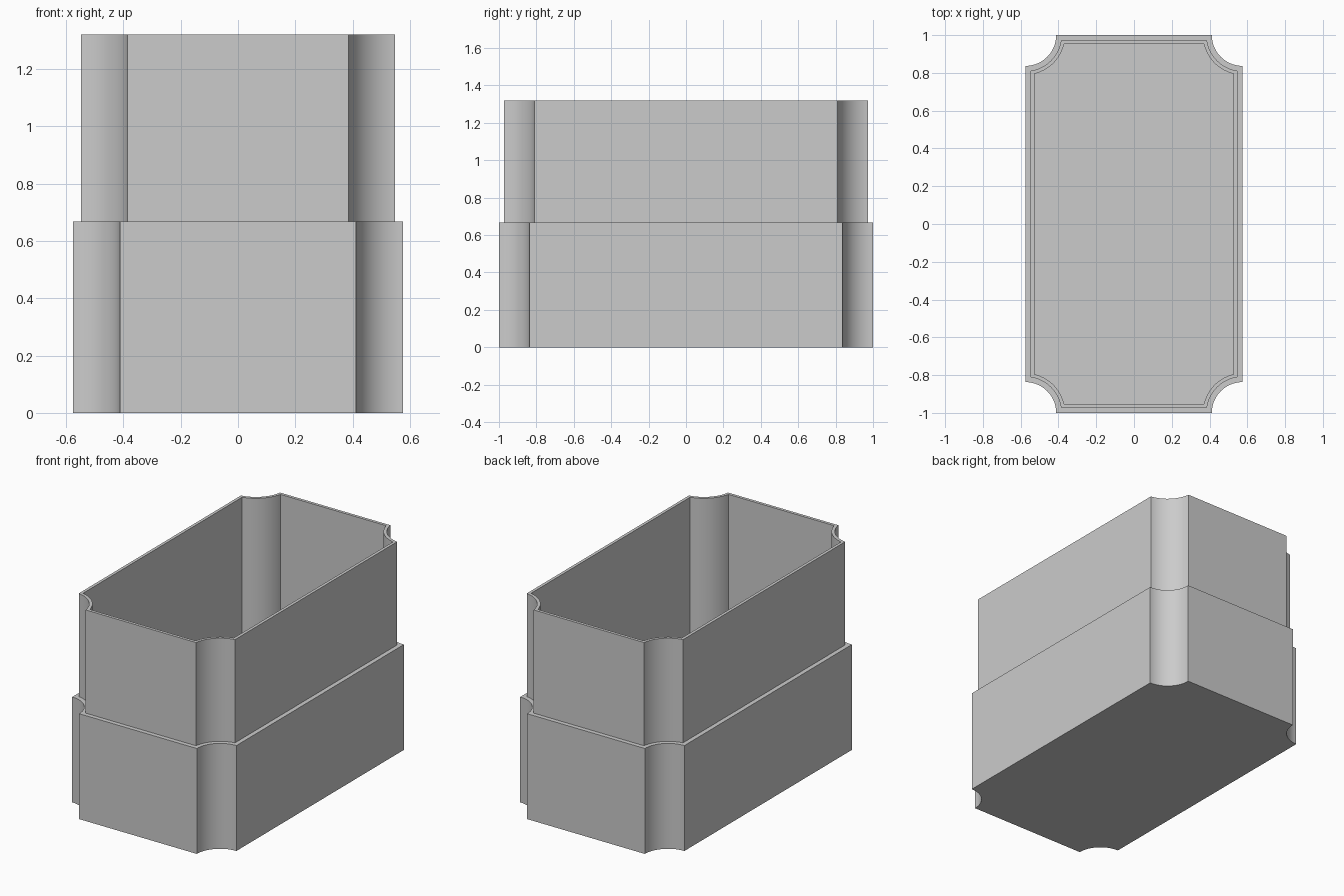
import bpy
import bmesh
from math import acos, asin, cos, sin, pi, radians

cube = bpy.data.objects.get("Cube")
if cube:
    bpy.data.objects.remove(cube, do_unlink=True)

HALF_X, HALF_Y = 0.575, 1.0      # outer footprint
NOTCH = 0.163                    # radius of the scooped corners
STEP_Z, TOP_Z, FLOOR_Z = 0.667, 1.32, 0.047
LIP, INNER = 0.028, 0.047        # inward offsets of the lip and the cavity
SEGMENTS = 20

grey = bpy.data.materials.new("light grey")
grey.use_nodes = True
colour = (0.6, 0.6, 0.6, 1)
grey.diffuse_color = colour
grey.node_tree.nodes["Principled BSDF"].inputs["Base Color"].default_value = colour


def outline(inset):
    """Rectangle with concave round corners, offset inwards by inset."""
    radius = NOTCH + inset
    start = pi + asin(inset / radius)
    end = pi + acos(inset / radius)
    arc = []
    for i in range(SEGMENTS + 1):
        a = start + (end - start) * i / SEGMENTS
        arc.append((HALF_X + radius * cos(a), HALF_Y + radius * sin(a)))
    points = []
    for sx, sy in ((1, 1), (1, -1), (-1, -1), (-1, 1)):
        corner = arc if sx * sy > 0 else arc[::-1]
        points += [(sx * x, sy * y) for x, y in corner]
    return points


# Box shell: outer wall, step, lip wall, rim and cavity as bridged outlines
bm = bmesh.new()
levels = ((0, 0), (0, STEP_Z), (LIP, STEP_Z), (LIP, TOP_Z),
          (INNER, TOP_Z), (INNER, FLOOR_Z))
rings = [[bm.verts.new((x, y, z)) for x, y in outline(inset)]
         for inset, z in levels]
for low, high in zip(rings, rings[1:]):
    for i in range(len(low)):
        j = (i + 1) % len(low)
        bm.faces.new((low[i], low[j], high[j], high[i]))

# Underside and cavity floor
bm.faces.new(rings[0])
bm.faces.new(rings[-1])
bmesh.ops.recalc_face_normals(bm, faces=bm.faces)

mesh = bpy.data.meshes.new("stepped_box")
bm.to_mesh(mesh)
bm.free()
mesh.materials.append(grey)
box = bpy.data.objects.new("stepped_box", mesh)
bpy.context.collection.objects.link(box)

# Smooth the scooped corners, keep the hard edges
bpy.ops.object.select_all(action="DESELECT")
box.select_set(True)
bpy.context.view_layer.objects.active = box
bpy.ops.object.shade_smooth_by_angle(angle=radians(30))
